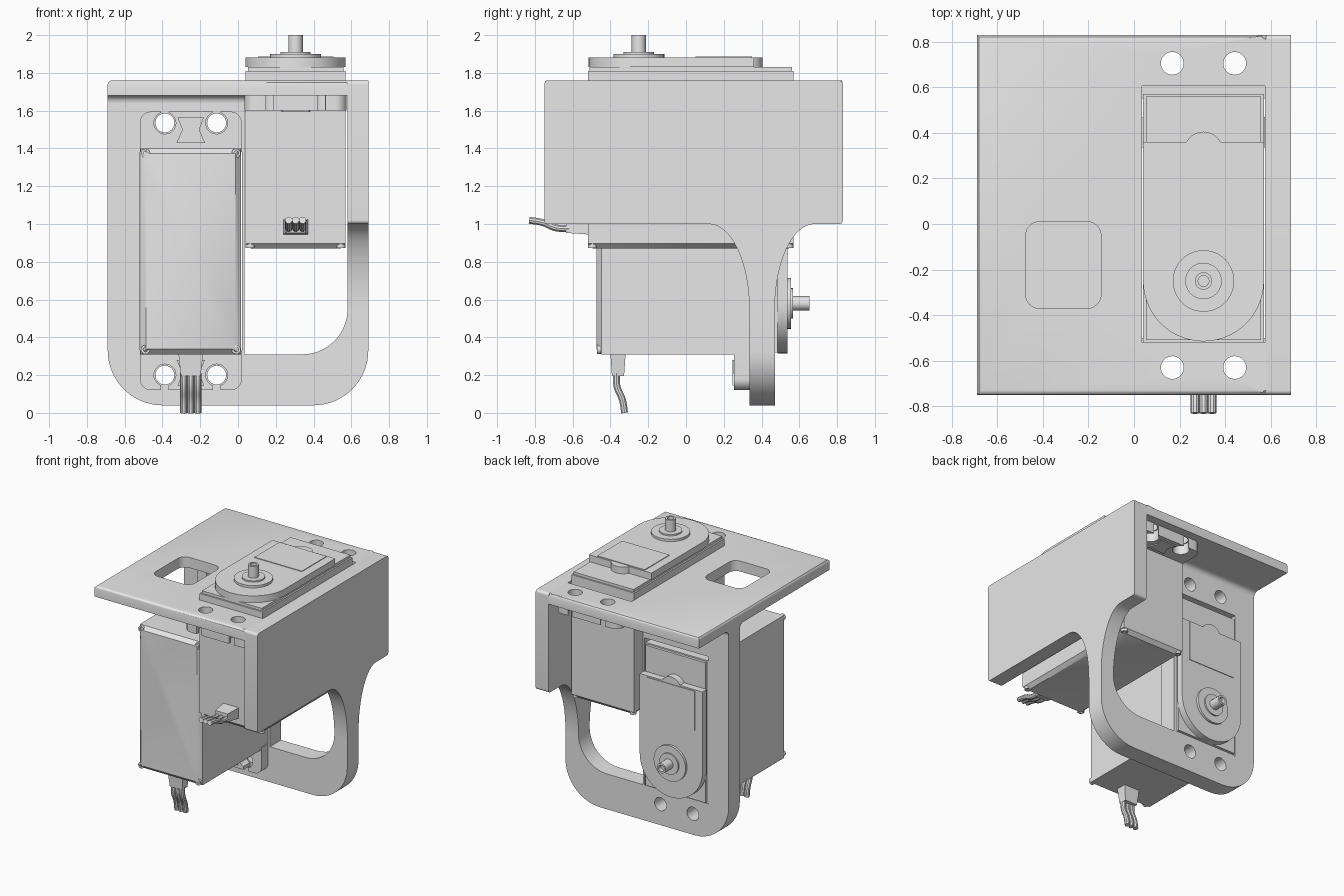
import bpy, bmesh, math
from mathutils import Matrix, Vector

cube = bpy.data.objects.get("Cube")
if cube:
    bpy.data.objects.remove(cube)

grey = bpy.data.materials.new("light grey")
grey.use_nodes = True
grey.diffuse_color = (0.8, 0.8, 0.8, 1)
grey.node_tree.nodes["Principled BSDF"].inputs["Base Color"].default_value = (0.8, 0.8, 0.8, 1)

FLAT = Matrix()
# drawing plane (x, z) extruded towards -y, and plane (y, z) extruded towards +x
XZ = Matrix(((1, 0, 0, 0), (0, 0, -1, 0), (0, 1, 0, 0), (0, 0, 0, 1)))
YZ = Matrix(((0, 0, 1, 0), (1, 0, 0, 0), (0, 1, 0, 0), (0, 0, 0, 1)))


# Outline helpers
def arc(cx, cy, rx, ry, a0, a1, n=16):
    angles = [math.radians(a0 + (a1 - a0) * i / n) for i in range(n + 1)]
    return [(cx + rx * math.cos(a), cy + ry * math.sin(a)) for a in angles]


def circle(cx, cy, r, n=32):
    return arc(cx, cy, r, r, 0, 360, n)[:-1]


def rounded(points, n=10):
    """Points are (x, y) or (x, y, corner radius)."""
    out = []
    for i, p in enumerate(points):
        if len(p) == 2:
            out.append(p)
            continue
        v = Vector(p[:2])
        d1 = (Vector(points[i - 1][:2]) - v).normalized()
        d2 = (Vector(points[(i + 1) % len(points)][:2]) - v).normalized()
        half = d1.angle(d2) / 2
        c = v + (d1 + d2).normalized() * p[2] / math.sin(half)
        a, b = v + d1 * p[2] / math.tan(half) - c, v + d2 * p[2] / math.tan(half) - c
        th = a.angle(b)
        for k in range(n + 1):
            t = k / n
            q = c + (a * math.sin((1 - t) * th) + b * math.sin(t * th)) / math.sin(th)
            out.append((q.x, q.y))
    return out


def rect(x0, x1, y0, y1, r=0):
    pts = [(x0, y0), (x1, y0), (x1, y1), (x0, y1)]
    return rounded([p + (r,) for p in pts]) if r else pts


# Solid helpers
def finish(name, curve, matrix, edit=None):
    temp = bpy.data.objects.new("temp", curve)
    bpy.context.scene.collection.objects.link(temp)
    graph = bpy.context.evaluated_depsgraph_get()
    mesh = bpy.data.meshes.new_from_object(temp.evaluated_get(graph))
    bpy.data.objects.remove(temp)
    bpy.data.curves.remove(curve)
    bm = bmesh.new()
    bm.from_mesh(mesh)
    bmesh.ops.remove_doubles(bm, verts=bm.verts, dist=0.0002)
    if edit:
        edit(bm)
    bm.transform(matrix)
    bmesh.ops.recalc_face_normals(bm, faces=bm.faces)
    bm.to_mesh(mesh)
    bm.free()
    mesh.name = name
    mesh.materials.clear()
    mesh.materials.append(grey)
    mesh.shade_smooth()
    mesh.set_sharp_from_angle(angle=math.radians(30))
    obj = bpy.data.objects.new(name, mesh)
    bpy.context.scene.collection.objects.link(obj)
    return obj


def prism(name, loops, c0, c1, matrix=FLAT, taper=1, bevel=None):
    """Extrude outline loops[0] with holes loops[1:] from c0 to c1."""
    curve = bpy.data.curves.new(name, "CURVE")
    curve.dimensions, curve.fill_mode = "2D", "BOTH"
    curve.extrude = (c1 - c0) / 2
    for loop in loops:
        s = curve.splines.new("POLY")
        s.points.add(len(loop) - 1)
        for pt, p in zip(s.points, loop):
            pt.co = (p[0], p[1], 0, 1)
        s.use_cyclic_u = True
    mid = sum((Vector(p[:2]) for p in loops[0]), Vector((0, 0))) / len(loops[0])

    def edit(bm):
        for v in bm.verts:
            if v.co.z > 0 and taper != 1:
                v.co.xy = mid + (v.co.xy - mid) * taper
            v.co.z += (c0 + c1) / 2
        if bevel:
            test, width, seg = bevel
            edges = [e for e in bm.edges if test(e.verts[0].co, e.verts[1].co)]
            bmesh.ops.bevel(bm, geom=edges, offset=width, segments=seg,
                            profile=0.5, affect="EDGES")

    return finish(name, curve, matrix, edit)


def tube(name, points, radius, matrix):
    curve = bpy.data.curves.new(name, "CURVE")
    curve.dimensions = "3D"
    curve.bevel_depth, curve.bevel_resolution, curve.use_fill_caps = radius, 3, True
    s = curve.splines.new("BEZIER")
    s.bezier_points.add(len(points) - 1)
    for bp, p in zip(s.bezier_points, points):
        bp.co = p
        bp.handle_left_type = bp.handle_right_type = "AUTO"
    return finish(name, curve, matrix)


HOLES = [(u, v) for u in (-0.137, 0.137) for v in (-0.38, 0.955)]


def mount_cutouts(cx, cy):
    """Body opening and screw holes around an output axis at (cx, cy)."""
    body = rect(cx - 0.27, cx + 0.27, cy - 0.27, cy + 0.855)
    return [body] + [circle(cx + u, cy + v, 0.05) for u, v in HOLES]


# Bracket: top plate, side wall with flared leg, back plate
def outer_top(a, b):
    on = [all(abs(k) < 1e-4 for k in (a.z - 1.76, b.z - 1.76))]
    same = lambda i, val: abs(a[i] - val) < 1e-4 and abs(b[i] - val) < 1e-4
    return on[0] and (same(0, -0.69) or same(1, -0.75) or same(1, 0.83))


prism("top_plate", [rect(-0.69, 0.58, -0.75, 0.83),
                    rect(-0.475, -0.145, -0.37, 0.01, 0.06)] + mount_cutouts(0.305, -0.25),
      1.68, 1.76, bevel=(outer_top, 0.02, 3))
prism("side_wall", [rounded(arc(0.12, 0.55, 0.215, 0.45, 0, 90)
                            + [(-0.75, 1.0, 0.02), (-0.75, 1.76, 0.02),
                               (0.83, 1.76, 0.02), (0.83, 1.0, 0.02)]
                            + arc(0.68, 0.55, 0.21, 0.45, 90, 180))],
      0.58, 0.69, YZ)
prism("back_plate", [rounded([(-0.69, 1.68), (-0.69, 0.04, 0.29), (0.69, 0.04, 0.29),
                              (0.69, 0.55), (0.58, 0.55), (0.58, 0.31, 0.239),
                              (0.035, 0.31), (0.035, 1.68)])] + mount_cutouts(-0.25, 0.58),
      -0.47, -0.335, XZ)
for name, y, s in (("front_fillet", 0.335, -1), ("back_fillet", 0.47, 1)):
    curve = [(y + s * p, q) for p, q in arc(0.04, 1.64, 0.04, 0.04, 180, 90, 8)]
    prism(name, [[(y, 1.68)] + curve], -0.69, 0.035, YZ)


# Servo motor: output axis along local z, mounting face at local z = 0
def servo(tag, m):
    low = lambda a, b: a.z < -0.809 and b.z < -0.809
    prism(tag + "_body", [rect(-0.265, 0.265, -0.27, 0.82)], -0.81, 0.13, m,
          bevel=(low, 0.027, 1))
    prism(tag + "_top_step", [rect(-0.253, 0.253, -0.26, 0.81)], 0.13, 0.15, m)
    for u in (-0.24, 0.24):
        for v in (-0.245, 0.795):
            prism(tag + "_case_screw", [circle(u, v, 0.024, 16), circle(u, v, 0.012, 12)],
                  -0.806, -0.775, m)
    # Mounting ears with open screw slots
    for v0, sign, length, e in ((-0.27, -1, 0.19, 0.11), (0.82, 1, 0.195, 0.135)):
        pts = [(-0.27, -0.02), (-0.27, length, 0.06)]
        for cu in (-0.137, 0.137):
            pts += [(cu - 0.02, length)] + arc(cu, e, 0.058, 0.058, 110, 430, 24)
            pts += [(cu + 0.02, length)]
        pts += [(0.27, length, 0.06), (0.27, -0.02)]
        prism(tag + "_ear", [[(u, v0 + sign * v) for u, v in rounded(pts)]], -0.08, 0, m)
        rib = [(-0.075, 0.03), (0.075, 0.03), (0.045, 0.1), (0.07, 0.165),
               (-0.07, 0.165), (-0.045, 0.1)]
        prism(tag + "_ear_rib", [[(u, v0 + sign * v) for u, v in rib]], -0.088, -0.08, m)
    # Gear cover with rounded end and a small bulge at the other end
    cover = arc(0, 0, 0.265, 0.265, 180, 360, 40) + [(0.265, 0.61)]
    cover += arc(0, 0.57, 0.085, 0.085, 28, 152, 14) + [(-0.265, 0.61)]
    prism(tag + "_gear_cover", [cover], 0.15, 0.202, m)
    prism(tag + "_cover_panel", [rect(-0.2, 0.2, 0.3, 0.6)], 0.202, 0.207, m)
    prism(tag + "_collar", [circle(0, 0, 0.135, 40)], 0.202, 0.22, m)
    prism(tag + "_bearing", [circle(0, 0, 0.08)], 0.22, 0.231, m)
    prism(tag + "_shaft_core", [circle(0, 0, 0.024, 16)], 0.23, 0.29, m)
    prism(tag + "_shaft", [circle(0, 0, 0.038, 20), circle(0, 0, 0.024, 16)], 0.23, 0.32, m)
    # Cable plug and three wires
    prism(tag + "_plug", [rect(-0.065, 0.065, -0.735, -0.655)], 0.27, 0.385, m @ XZ, taper=0.8)
    for u in (-0.037, 0, 0.037):
        path = [(u, -0.37, -0.704), (u, -0.44, -0.7), (u, -0.51, -0.672), (u, -0.58, -0.66)]
        tube(tag + "_wire", path, 0.019, m)


servo("top_servo", Matrix.Translation((0.305, -0.25, 1.68)))
servo("back_servo", Matrix(((-1, 0, 0, -0.25), (0, 0, 1, 0.335), (0, 1, 0, 0.58), (0, 0, 0, 1))))
